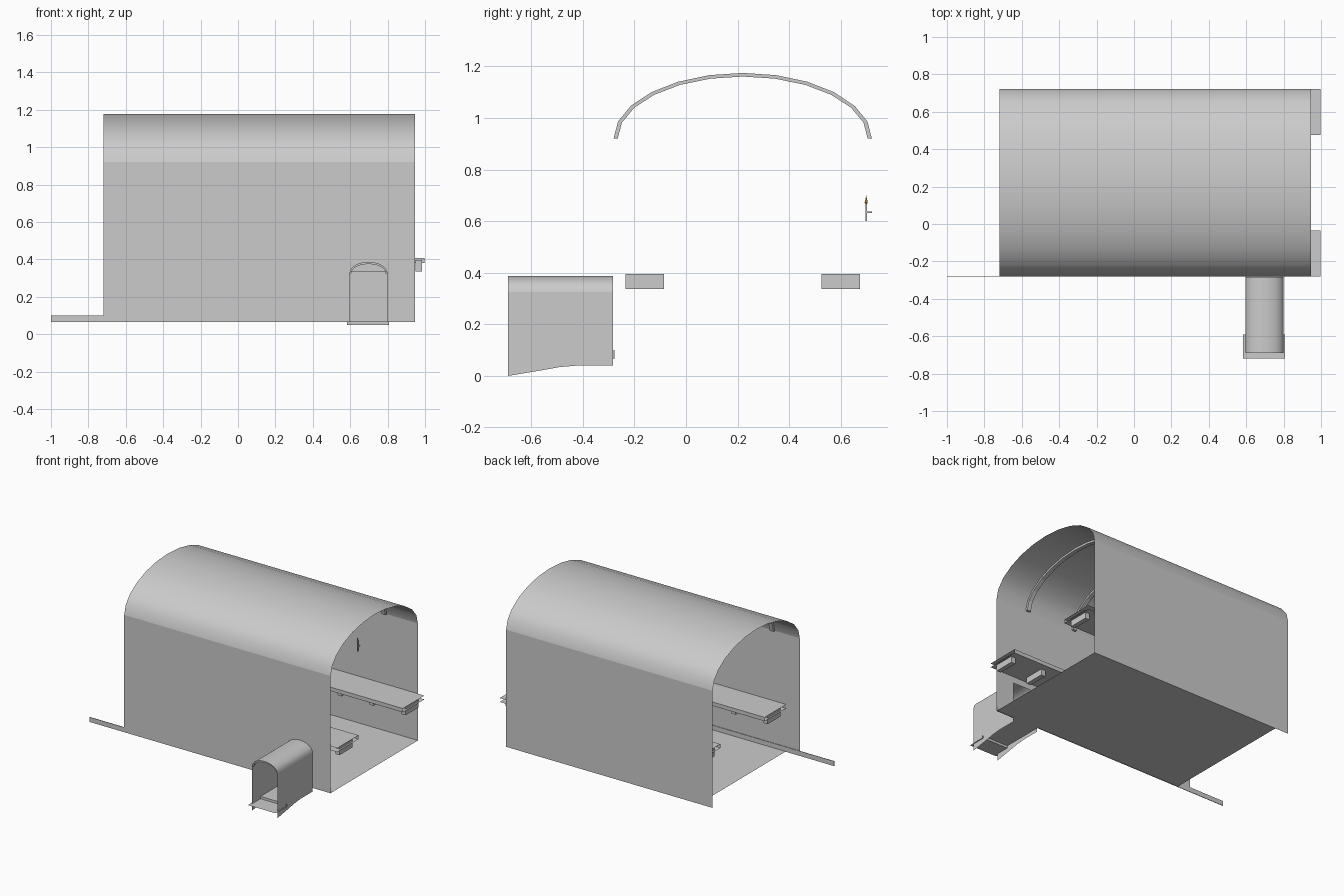
import bpy, bmesh, math

if "Cube" in bpy.data.objects:
    bpy.data.objects.remove(bpy.data.objects["Cube"])

X0, X1 = -0.72, 0.945          # hall ends (open)
Y0, Y1 = -0.282, 0.722         # hall side walls
ZF, ZS, ZT = 0.067, 0.92, 1.176  # floor, spring line, crown
PX0, PX1, PY0, PY1 = 0.595, 0.80, -0.69, -0.284  # porch


def make(name, polys, smooth=False, colour=None):
    """Mesh object from a list of polygons given as point lists."""
    bm = bmesh.new()
    for p in polys:
        bm.faces.new([bm.verts.new(v) for v in p])
    bmesh.ops.remove_doubles(bm, verts=bm.verts, dist=1e-5)
    me = bpy.data.meshes.new(name)
    bm.to_mesh(me)
    bm.free()
    ob = bpy.data.objects.new(name, me)
    bpy.context.collection.objects.link(ob)
    if smooth:
        for f in me.polygons:
            f.use_smooth = True
    if colour:
        mat = bpy.data.materials.new(name)
        mat.diffuse_color = colour
        mat.use_nodes = True
        mat.node_tree.nodes["Principled BSDF"].inputs["Base Color"].default_value = mat.diffuse_color
        me.materials.append(mat)
    return ob


def plane_z(x0, x1, y0, y1, z):
    return [(x0, y0, z), (x1, y0, z), (x1, y1, z), (x0, y1, z)]


def plane_y(x0, x1, y, z0, z1):
    return [(x0, y, z0), (x1, y, z0), (x1, y, z1), (x0, y, z1)]


def box(x0, x1, y0, y1, z0, z1):
    lo, hi = plane_z(x0, x1, y0, y1, z0), plane_z(x0, x1, y0, y1, z1)
    sides = [[lo[i], lo[(i + 1) % 4], hi[(i + 1) % 4], hi[i]] for i in range(4)]
    return [lo[::-1], hi] + sides


def arch(c, r, z, h, n=12):
    """Half-ellipse profile as (across, height) pairs."""
    return [(c - r * math.cos(math.pi * i / n), z + h * math.sin(math.pi * i / n))
            for i in range(n + 1)]


def extrude(pts, a, b, place):
    return [[place(p, a), place(p, b), place(q, b), place(q, a)]
            for p, q in zip(pts, pts[1:])]


def rib(outer, inner, a, b, place):
    """Curved bar of rectangular section between two profiles."""
    loop = outer + inner[::-1]
    polys = extrude(loop + loop[:1], a, b, place)
    for t in (a, b):
        for i in range(len(outer) - 1):
            quad = (outer[i], outer[i + 1], inner[i + 1], inner[i])
            polys.append([place(p, t) for p in quad])
    return polys


def along_x(p, t):
    return (t, p[0], p[1])


def along_y(p, t):
    return (p[0], t, p[1])


# hall: vault, walls and floor
yc, yr = (Y0 + Y1) / 2, (Y1 - Y0) / 2
make("vault", extrude(arch(yc, yr, ZS, ZT - ZS), X0, X1, along_x), True)
make("back_wall", [plane_y(X0, X1, Y1, ZF, ZS)[::-1]])
xs, zs = [X0, PX0, PX1, X1], [ZF, 0.333, ZS]
make("front_wall", [plane_y(xs[i], xs[i + 1], Y0, zs[j], zs[j + 1])
                    for i in range(3) for j in range(2) if (i, j) != (1, 0)])
make("floor", [plane_z(-0.61, X1, Y0, Y1, ZF)])

# vault ribs
for i in range(4):
    x = 0.68 - 0.395 * i
    make("vault_rib", rib(arch(yc, yr - 0.001, ZS, ZT - ZS - 0.001),
                          arch(yc, yr - 0.017, ZS, ZT - ZS - 0.015),
                          x - 0.015, x + 0.015, along_x))

# skirting on the front wall, running out past the open end
for a, b in ((-1.0, PX0), (PX1, X1)):
    make("skirting", box(a, b, Y0 + 0.001, Y0 + 0.005, 0.065, 0.10))

# benches along both walls, on repeated bearers
for s in (-1, 1):
    def yy(d):
        return yc + s * d
    make("bench", [plane_z(-0.61, 0.997, *sorted((yy(0.255), yy(yr))), z)
                   for z in (0.38, 0.408)]
         + [plane_y(-0.61, 0.997, yy(0.255), 0.38, 0.408)])
    for i in range(7):
        x = 0.967 - 0.258 * i
        make("bench_bearer", box(x - 0.017, x + 0.017,
                                 *sorted((yy(0.305), yy(0.455))), 0.336, 0.396))

# porch: side walls with a sloping foot, and a small vault
for x in (PX0, PX1):
    make("porch_wall", [[(x, y, z) for y, z in (
        (PY0, 0.0), (-0.58, 0.018), (-0.49, 0.034), (-0.42, 0.04),
        (PY1, 0.04), (PY1, 0.325), (PY0, 0.325))]])
pc, pr = (PX0 + PX1) / 2, (PX1 - PX0) / 2
make("porch_vault", extrude(arch(pc, pr, 0.325, 0.063), PY0, PY1, along_y), True)
make("porch_rib", rib(arch(pc, pr - 0.001, 0.325, 0.062),
                      arch(pc, pr - 0.01, 0.325, 0.05), -0.685, -0.67, along_y))

# porch floor and step
make("porch_floor", [plane_z(PX0, PX1, -0.59, Y0, ZF)])
make("porch_step", [plane_z(0.583, 0.807, -0.72, -0.59, 0.05),
                    plane_y(0.583, 0.807, -0.59, 0.05, ZF)])

# wall torch with a flame
tx, ty = 0.475, 0.699
make("torch", box(tx - 0.003, tx + 0.003, ty - 0.003, ty + 0.003, 0.60, 0.668)
     + box(tx - 0.003, tx + 0.003, ty, Y1, 0.631, 0.637))
ring = [(tx + 0.007 * math.cos(i * math.pi / 3), ty + 0.007 * math.sin(i * math.pi / 3), 0.672)
        for i in range(6)]
make("flame", [[ring[i], ring[(i + 1) % 6], tip]
               if tip[2] > 0.68 else [ring[(i + 1) % 6], ring[i], tip]
               for i in range(6) for tip in ((tx, ty, 0.70), (tx, ty, 0.662))],
     colour=(0.8, 0.35, 0.08, 1))
